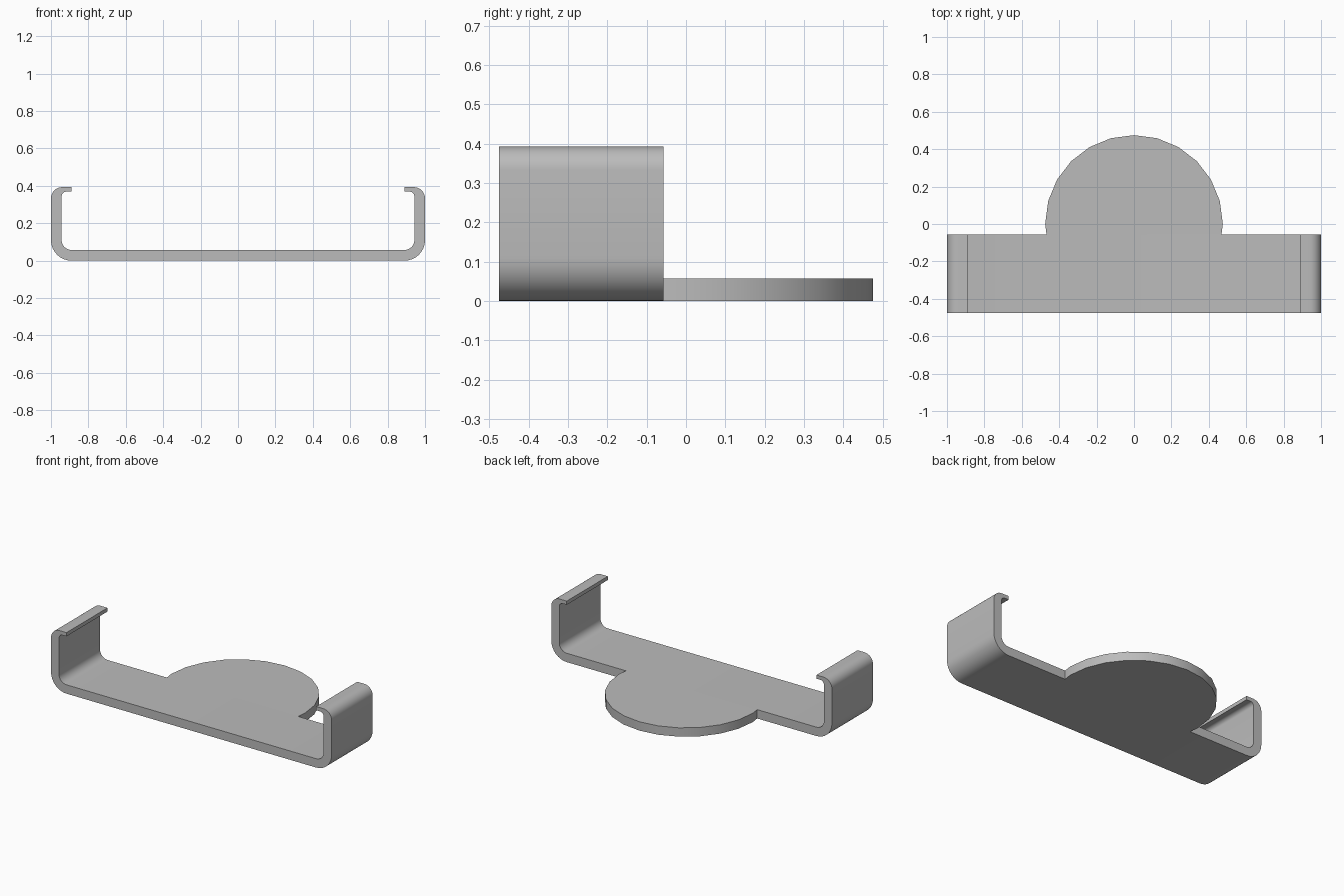
import bpy
import bmesh
from math import sin, cos, radians

if "Cube" in bpy.data.objects:
    bpy.data.objects.remove(bpy.data.objects["Cube"], do_unlink=True)

T = 0.057                       # sheet thickness
LIP = 0.024                     # lip thickness
H = 0.393                       # overall height
FRONT, BACK = -0.475, -0.057    # depth range of the clip
R = 0.475                       # tab radius
SIDES = 24

grey = bpy.data.materials.new("grey metal")
grey.use_nodes = True
grey.diffuse_color = (0.5, 0.5, 0.5, 1)
grey.node_tree.nodes["Principled BSDF"].inputs["Base Color"].default_value = (0.5, 0.5, 0.5, 1)


def arc(cx, cz, r, start, end, steps=8):
    angles = [radians(start + (end - start) * i / steps) for i in range(steps + 1)]
    return [(cx + r * cos(a), cz + r * sin(a)) for a in angles]


def extrude(name, points, vector):
    """Extrude a closed outline along a vector into a solid."""
    bm = bmesh.new()
    face = bm.faces.new([bm.verts.new(p) for p in points])
    result = bmesh.ops.extrude_face_region(bm, geom=[face], use_keep_orig=True)
    moved = [g for g in result["geom"] if isinstance(g, bmesh.types.BMVert)]
    bmesh.ops.translate(bm, verts=moved, vec=vector)
    bmesh.ops.recalc_face_normals(bm, faces=bm.faces)
    mesh = bpy.data.meshes.new(name)
    bm.to_mesh(mesh)
    bm.free()
    mesh.materials.append(grey)
    obj = bpy.data.objects.new(name, mesh)
    bpy.context.collection.objects.link(obj)
    bpy.ops.object.select_all(action="DESELECT")
    obj.select_set(True)
    bpy.context.view_layer.objects.active = obj
    bpy.ops.object.shade_smooth_by_angle(angle=radians(32))
    return obj


# Clip: bent strip with rounded corners and inward lips
tip = 0.89
outer = arc(tip, 0.11, 0.11, -90, 0) + arc(0.94, H - 0.06, 0.06, 0, 90)
inner_r = 0.025
inner = (arc(1 - T - inner_r, H - LIP - inner_r, inner_r, 90, 0, 6)
         + arc(tip, 0.11, 0.11 - T, 0, -90))
half = outer + [(tip, H), (tip, H - LIP)] + inner
profile = half + [(-x, z) for x, z in reversed(half)]
extrude("clip_strip", [(x, FRONT, z) for x, z in profile], (0, BACK - FRONT, 0))

# Round tab: flat disc cut off where it meets the back of the strip
rim = [(R * cos(radians(a)), R * sin(radians(a))) for a in range(0, 181, 360 // SIDES)]
cut_x = 0.4675
outline = [(cut_x, BACK)] + rim + [(-cut_x, BACK)]
extrude("round_tab", [(x, y, 0) for x, y in outline], (0, 0, T))
